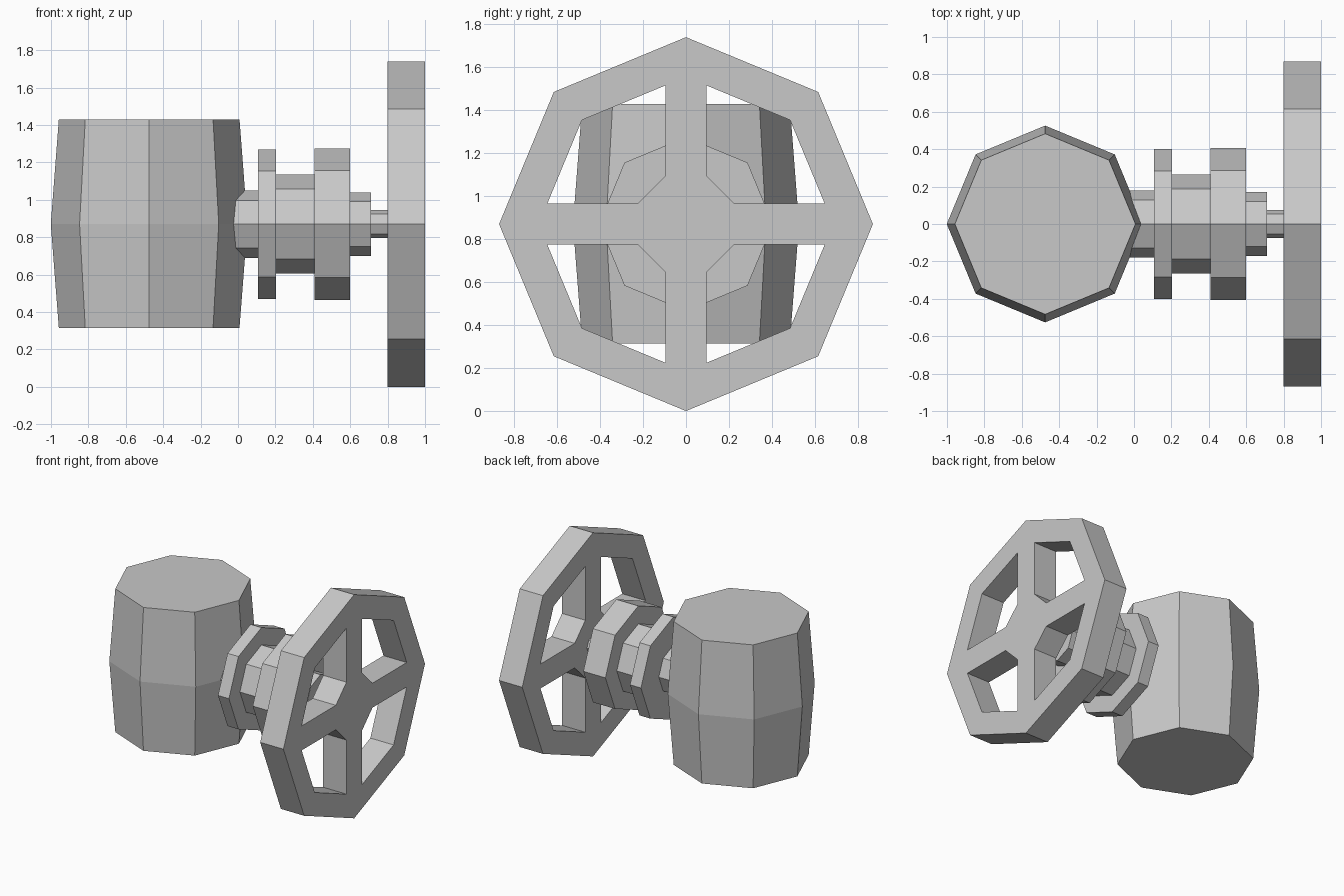
import bpy, bmesh, math
from mathutils import Vector

old = bpy.data.objects.get("Cube")
if old:
    bpy.data.objects.remove(old, do_unlink=True)

AXIS_Z = 0.87   # height of the shaft axis
SIDES = 8

grey = bpy.data.materials.new("plain grey")
grey.use_nodes = True
colour = (0.58, 0.58, 0.58, 1)
grey.diffuse_color = colour
grey.node_tree.nodes["Principled BSDF"].inputs["Base Color"].default_value = colour


def finish(bm, name):
    bmesh.ops.recalc_face_normals(bm, faces=bm.faces)
    mesh = bpy.data.meshes.new(name)
    bm.to_mesh(mesh)
    bm.free()
    mesh.materials.append(grey)
    obj = bpy.data.objects.new(name, mesh)
    bpy.context.collection.objects.link(obj)
    return obj


def octagon(radius):
    steps = [2 * math.pi * i / SIDES for i in range(SIDES)]
    return [(radius * math.cos(a), radius * math.sin(a)) for a in steps]


def loft(name, sections, place):
    """Join octagon sections given as (position, radius) and cap both ends."""
    bm = bmesh.new()
    rings = [[bm.verts.new(place(pos, u, v)) for u, v in octagon(r)]
             for pos, r in sections]
    for low, high in zip(rings, rings[1:]):
        for i in range(SIDES):
            j = (i + 1) % SIDES
            bm.faces.new((low[i], low[j], high[j], high[i]))
    bm.faces.new(rings[0])
    bm.faces.new(rings[-1])
    return finish(bm, name)


def upright(pos, u, v):
    return Vector((u - 0.475, v, pos))


def along_x(pos, u, v):
    return Vector((pos, u, v + AXIS_Z))


# Barrel-shaped head, widest at the middle
loft("barrel_head", [(0.315, 0.483), (AXIS_Z, 0.526), (1.43, 0.483)], upright)

# Stepped shaft between the head and the wheel
for name, start, end, radius in [
    ("neck", -0.10, 0.108, 0.18),
    ("inner_flange", 0.108, 0.202, 0.40),
    ("middle_collar", 0.202, 0.41, 0.265),
    ("outer_flange", 0.41, 0.60, 0.405),
    ("outer_collar", 0.60, 0.71, 0.17),
    ("axle", 0.71, 0.80, 0.075),
]:
    loft(name, [(start, radius), (end, radius)], along_x)

# Spoked wheel: one quarter outline, turned four times and extruded
RIM, INNER, SPOKE, HUB = 0.87, 0.685, 0.095, 0.225
rim_diag, inner_diag = RIM * math.sqrt(0.5), INNER * math.sqrt(0.5)
reach = INNER - SPOKE * math.tan(math.pi / SIDES)
quarter = [
    # half spoke and rim on either side of the window, then the hub
    [(0, 0), (HUB, SPOKE), (reach, SPOKE), (RIM, 0)],
    [(RIM, 0), (reach, SPOKE), (inner_diag, inner_diag), (rim_diag, rim_diag)],
    [(rim_diag, rim_diag), (inner_diag, inner_diag), (SPOKE, reach), (0, RIM)],
    [(0, RIM), (SPOKE, reach), (SPOKE, HUB), (0, 0)],
    [(0, 0), (SPOKE, HUB), (HUB, SPOKE)],
]
bm = bmesh.new()
for turn in range(4):
    c, s = round(math.cos(turn * math.pi / 2)), round(math.sin(turn * math.pi / 2))
    for outline in quarter:
        bm.faces.new([bm.verts.new(along_x(0.80, c * u - s * v, s * u + c * v))
                      for u, v in outline])
bmesh.ops.remove_doubles(bm, verts=bm.verts, dist=0.0001)
bmesh.ops.recalc_face_normals(bm, faces=bm.faces)
bmesh.ops.dissolve_limit(bm, angle_limit=0.01, verts=bm.verts, edges=bm.edges)
front = bmesh.ops.extrude_face_region(bm, geom=bm.faces[:], use_keep_orig=True)
moved = [v for v in front["geom"] if isinstance(v, bmesh.types.BMVert)]
bmesh.ops.translate(bm, verts=moved, vec=(0.20, 0, 0))
finish(bm, "spoked_wheel")
